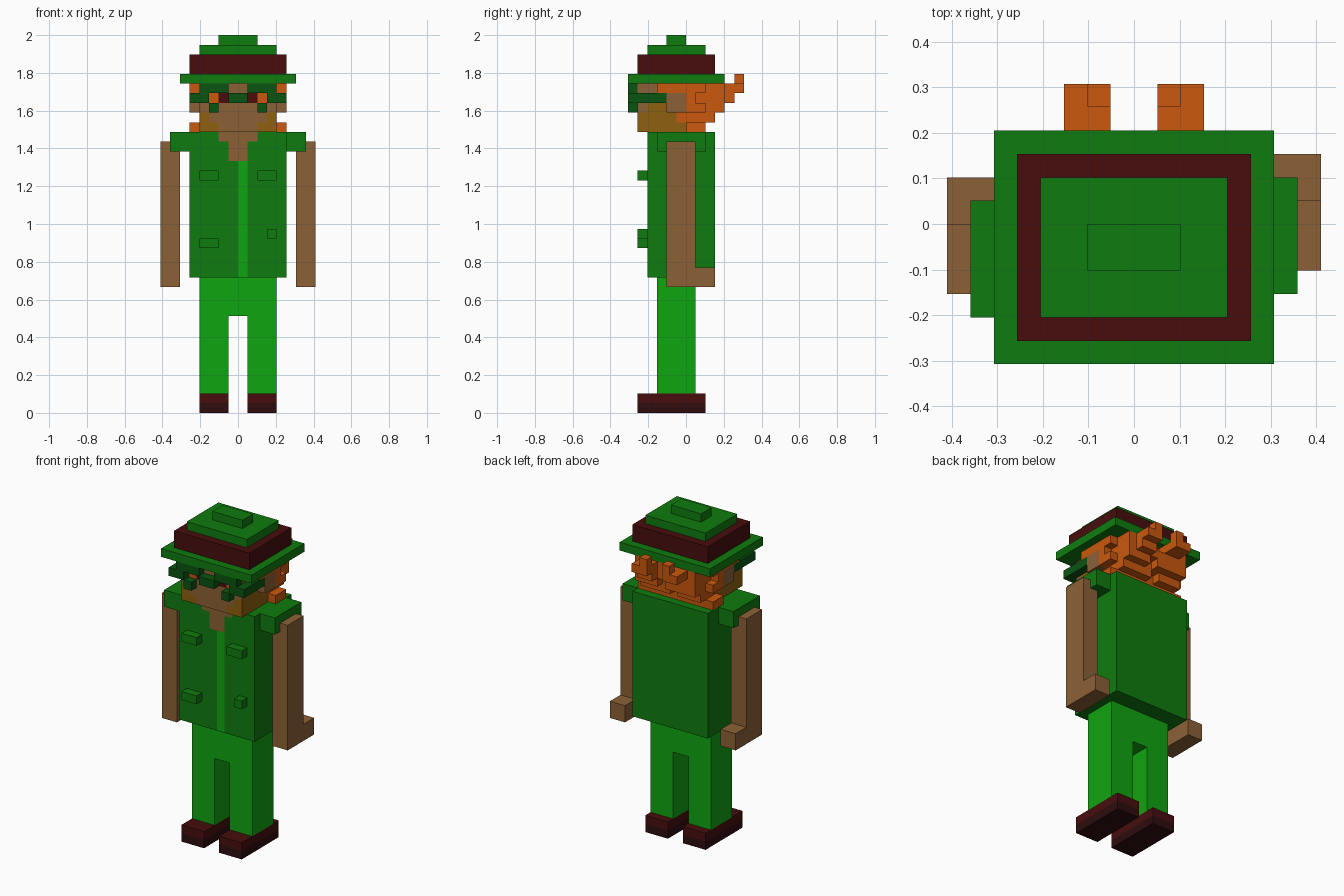
import bpy, bmesh, random
from mathutils import Vector

if "Cube" in bpy.data.objects:
    bpy.data.objects.remove(bpy.data.objects["Cube"])

U = 2 / 39          # edge length of one cube
random.seed(4)


def srgb(r, g, b):
    return [((c / 255 + 0.055) / 1.055) ** 2.4 if c > 10 else c / 255 / 12.92 for c in (r, g, b)] + [1]


COLOURS = {
    "green": srgb(15, 124, 15), "bright_green": srgb(16, 165, 16), "dark_green": srgb(10, 84, 16),
    "maroon": srgb(72, 13, 14), "dark_maroon": srgb(46, 12, 15), "skin": srgb(140, 97, 54),
    "beard_brown": srgb(142, 96, 14), "orange": srgb(202, 88, 14),
}
NAMES = list(COLOURS)
MATS = []
for name, col in COLOURS.items():
    m = bpy.data.materials.new(name)
    m.diffuse_color = col
    m.use_nodes = True
    m.node_tree.nodes["Principled BSDF"].inputs["Base Color"].default_value = m.diffuse_color
    MATS.append(m)

cells = {}          # grid cell -> (part, colour); later boxes replace earlier ones


def box(part, colour, x, y, z, mirror=False):
    for i in range(*x):
        for j in range(*y):
            for k in range(*z):
                cells[i, j, k] = (part, colour)
                if mirror:
                    cells[-1 - i, j, k] = (part, colour)


# Legs and shoes
box("trousers", "bright_green", (1, 4), (-3, 1), (2, 14), True)
box("trousers", "bright_green", (-1, 1), (-3, 1), (10, 14))
box("shoes", "dark_maroon", (1, 4), (-5, 2), (0, 1), True)
box("shoes", "maroon", (1, 4), (-5, 2), (1, 2), True)

# Vest with shirt strip, open neck and raised collar
box("vest", "green", (-5, 5), (-4, 3), (14, 28))
box("vest", "green", (2, 5), (-4, 3), (28, 29), True)
box("vest", "green", (-2, 2), (1, 3), (28, 29))
box("shirt", "bright_green", (0, 1), (-4, -3), (14, 26))
box("neck", "skin", (-1, 1), (-4, 1), (26, 28))
box("neck", "skin", (-2, 2), (-4, 1), (28, 29))

# Pocket flaps
box("pocket_flaps", "green", (2, 4), (-5, -4), (24, 25), True)
box("pocket_flaps", "green", (-4, -2), (-5, -4), (17, 18))
box("pocket_flaps", "green", (3, 4), (-5, -4), (18, 19))

# Arms swung slightly apart, with hands and shoulder flaps
for side, x, xs, y in (("right", (6, 8), (5, 7), -2), ("left", (-8, -6), (-7, -5), -3)):
    box(side + "_shoulder_flap", "green", xs, (y - 1, y + 4), (27, 29))
    box(side + "_arm", "skin", x, (y, y + 3), (13, 28))
    box(side + "_arm", "skin", x, (y + 3, y + 5), (13, 15))
    box(side + "_shoulder_flap", "green", xs, (y, y + 3), (27, 28))

# Head, ears and beard
box("head", "skin", (-4, 4), (-5, 1), (29, 34))
box("head", "skin", (4, 5), (-2, 0), (31, 33), True)
box("beard", "beard_brown", (3, 4), (-5, 0), (29, 31), True)
box("beard", "beard_brown", (2, 3), (-5, -1), (29, 30), True)
box("beard", "beard_brown", (3, 4), (-4, 0), (31, 32), True)

# Eyes
box("eyes", "orange", (2, 3), (-5, -4), (32, 33), True)
box("eyes", "maroon", (1, 2), (-5, -4), (32, 33), True)

# Glasses: upper rim, bridge, hinges, side bars, lower rim
box("glasses", "dark_green", (1, 4), (-6, -5), (33, 34), True)
box("glasses", "dark_green", (-1, 1), (-6, -5), (32, 33))
box("glasses", "dark_green", (3, 5), (-6, -5), (32, 33), True)
box("glasses", "dark_green", (4, 5), (-5, -2), (32, 33), True)
box("glasses", "dark_green", (2, 3), (-6, -5), (31, 32), True)

# Shaggy hair that reaches further back towards the top
for k in range(29, 34):
    reach = k - 27
    for i in range(-4, 4):
        centre = i in (-3, -2, 1, 2)
        end = reach if centre else min(reach, 4)
        end -= random.choice((0, 0, 1)) if i != 1 and k > 29 else 0
        box("hair", "orange", (i, i + 1), (0, end), (k, k + 1))
box("hair", "orange", (1, 3), (0, 6), (33, 34), True)
box("hair", "orange", (1, 2), (5, 6), (34, 35), True)
box("hair", "orange", (3, 4), (-1, 0), (30, 32), True)
box("hair", "orange", (4, 5), (-3, 2), (33, 34), True)
box("hair", "orange", (4, 5), (0, 2), (31, 32), True)
box("hair", "orange", (4, 5), (0, 1), (32, 33), True)
box("hair", "orange", (4, 5), (0, 2), (29, 30), True)

# Hat
box("hat", "green", (-6, 6), (-6, 4), (34, 35))
box("hat_band", "maroon", (-5, 5), (-5, 3), (35, 37))
box("hat", "green", (-4, 4), (-4, 2), (37, 38))
box("hat", "green", (-2, 2), (-2, 0), (38, 39))


# Turn the cubes of every part into a clean outer skin
def build(part):
    bm = bmesh.new()
    verts = {}
    for c, (p, colour) in cells.items():
        if p != part:
            continue
        for axis in range(3):
            for step in (0, 1):
                n = list(c)
                n[axis] += 1 if step else -1
                if tuple(n) in cells:
                    continue
                a, b = (axis + 1) % 3, (axis + 2) % 3
                corners = []
                for da, db in ((0, 0), (1, 0), (1, 1), (0, 1)):
                    q = list(c)
                    q[axis] += step
                    q[a] += da
                    q[b] += db
                    q = tuple(q)
                    if q not in verts:
                        verts[q] = bm.verts.new(Vector(q) * U)
                    corners.append(verts[q])
                f = bm.faces.new(corners if step else corners[::-1])
                f.material_index = NAMES.index(colour)
    bmesh.ops.dissolve_limit(bm, angle_limit=0.01, verts=bm.verts[:], edges=bm.edges[:],
                             delimit={'MATERIAL'})
    me = bpy.data.meshes.new(part)
    bm.to_mesh(me)
    bm.free()
    for m in MATS:
        me.materials.append(m)
    bpy.context.collection.objects.link(bpy.data.objects.new(part, me))


for part in sorted({p for p, _ in cells.values()}):
    build(part)
